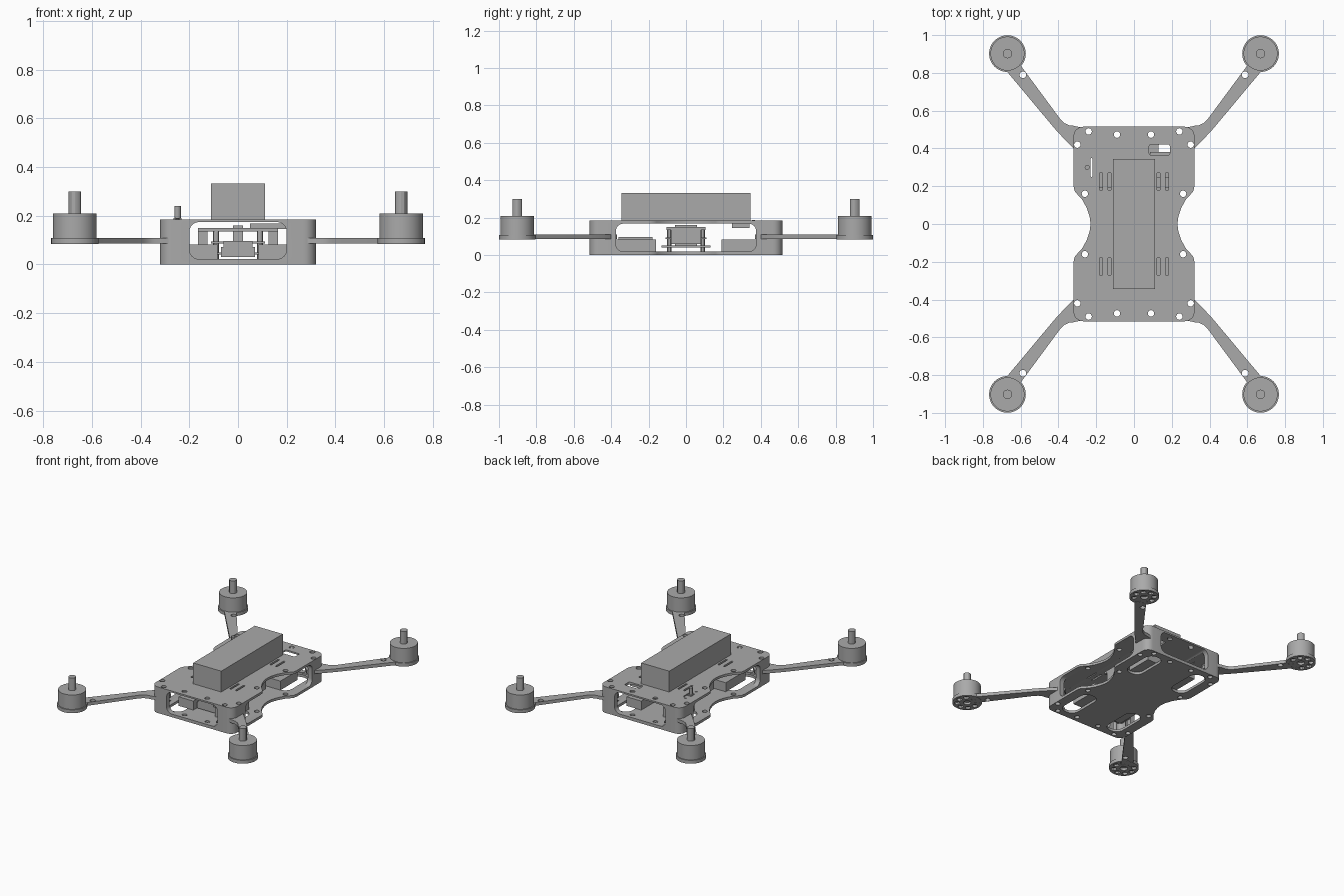
import bpy, bmesh
from math import sin, cos, pi, radians

cube = bpy.data.objects.get("Cube")
if cube:
    bpy.data.objects.remove(cube)

grey = bpy.data.materials.new("plain grey")
grey.use_nodes = True
grey.diffuse_color = (0.4, 0.4, 0.4, 1)
grey.node_tree.nodes["Principled BSDF"].inputs["Base Color"].default_value = (0.4, 0.4, 0.4, 1)

QUADRANTS = [(sx, sy) for sx in (-1, 1) for sy in (-1, 1)]


def circle(cx, cy, r, n=24):
    return [(cx + r * cos(2 * pi * i / n), cy + r * sin(2 * pi * i / n)) for i in range(n)]


def rounded(cx, cy, w, h, r, n=6):
    """Rounded rectangle outline, counter-clockwise."""
    pts = []
    for k, (sx, sy) in enumerate([(1, 1), (-1, 1), (-1, -1), (1, -1)]):
        for i in range(n + 1):
            a = pi / 2 * (k + i / n)
            pts.append((cx + sx * (w / 2 - r) + r * cos(a), cy + sy * (h / 2 - r) + r * sin(a)))
    return pts


def prisms(name, outlines, lo, hi, axis="z", smooth=True):
    """One object made of flat outlines extruded from lo to hi along an axis."""
    place = {"x": lambda p, t: (t, p[0], p[1]),
             "y": lambda p, t: (p[0], t, p[1]),
             "z": lambda p, t: (p[0], p[1], t)}[axis]
    bm = bmesh.new()
    for pts in outlines:
        face = bm.faces.new([bm.verts.new(place(p, lo)) for p in pts])
        top = bmesh.ops.extrude_face_region(bm, geom=[face])["geom"]
        move = place((0, 0), hi - lo)
        bmesh.ops.translate(bm, vec=move, verts=[v for v in top if isinstance(v, bmesh.types.BMVert)])
    bmesh.ops.recalc_face_normals(bm, faces=bm.faces)
    mesh = bpy.data.meshes.new(name)
    bm.to_mesh(mesh)
    bm.free()
    mesh.materials.append(grey)
    obj = bpy.data.objects.new(name, mesh)
    bpy.context.collection.objects.link(obj)
    if smooth:
        shade(obj)
    return obj


def shade(obj):
    bpy.ops.object.select_all(action="DESELECT")
    obj.select_set(True)
    bpy.context.view_layer.objects.active = obj
    bpy.ops.object.shade_smooth_by_angle(angle=radians(30))


def box(name, x, y, z):
    pts = [(x[0], y[0]), (x[1], y[0]), (x[1], y[1]), (x[0], y[1])]
    return prisms(name, [pts], z[0], z[1], smooth=False)


def cut(obj, cutters):
    for c in cutters:
        mod = obj.modifiers.new("cut", "BOOLEAN")
        mod.operation, mod.solver, mod.object = "DIFFERENCE", "EXACT", c
    deps = bpy.context.evaluated_depsgraph_get()
    mesh = bpy.data.meshes.new_from_object(obj.evaluated_get(deps))
    obj.modifiers.clear()
    obj.data = mesh
    for c in cutters:
        bpy.data.objects.remove(c)
    shade(obj)


# Waisted frame: outline quarter mirrored around, then hollowed and windowed
waist = [(.23, 0), (.235, .04), (.25, .085), (.275, .13), (.3, .157), (.315, .175), (.32, .2)]
corner = [(.27 + .05 * cos(a * pi / 12), .465 + .05 * sin(a * pi / 12)) for a in range(7)]
quarter = waist + corner
half = quarter + [(-x, y) for x, y in reversed(quarter)]
outline = half + [(-x, -y) for x, y in half[1:-1]]
frame = prisms("frame", [outline], 0, .185)

screws = [(.24, .49), (.09, .473), (.3, .42), (.26, .16)]
screw_holes = [circle(sx * x, sy * y, .017, 16) for x, y in screws for sx, sy in QUADRANTS]
slits = [rounded(sx * x, sy * .225, .014, .095, .003, 2) for x in (.13, .175) for sx, sy in QUADRANTS]
slits += [rounded(-.225, .3, .008, .1, .002, 2), rounded(.135, .393, .11, .055, .01)]
belly = [rounded(sx * .19, sy * .33, .12, .27, .055) for sx, sy in QUADRANTS]
cut(frame, [
    prisms("cavity", [rounded(0, 0, .57, .96, .03)], .018, .168),
    prisms("side_window", [rounded(0, .093, .75, .15, .04)], -1, 1, "x"),
    prisms("front_window", [rounded(0, .098, .4, .152, .04)], -1, 1, "y"),
    prisms("screw_holes", screw_holes, -.1, .3),
    prisms("strap_slits", slits, .12, .3),
    prisms("belly_slots", belly, -.1, .1)])

# Arms with flared roots, and motors
arm_side = [(.2, .5), (.32, .515), (.36, .525), (.39, .54), (.42, .572), (.61, .84),
            (.69, .86), (.68, .78), (.47, .5), (.32, .4), (.28, .36), (.2, .4)]
# straight flanks on either side of the arm centre line
arm_side = [(.23, .5), (.32, .52), (.345, .523), (.37, .535), (.39, .555), (.63, .88),
            (.7, .84), (.42, .505), (.36, .44), (.32, .4), (.28, .37), (.23, .42)]
for sx, sy in QUADRANTS:
    tag = ("left" if sx > 0 else "right") + ("_front" if sy < 0 else "_rear")
    mx, my = sx * .67, sy * .902
    arm = prisms("arm_" + tag, [[(sx * x, sy * y) for x, y in arm_side]], .086, .109)
    cut(arm, [prisms("arm_hole", [circle(sx * .588, sy * .79, .018, 16),
                                  circle(sx * .24, sy * .49, .017, 16),
                                  circle(sx * .3, sy * .42, .017, 16)], 0, .3)])
    base = prisms("motor_base_" + tag, [circle(mx, my, .097, 48)], .084, .108)
    vents = [circle(mx + .066 * cos(k * pi / 4), my + .066 * sin(k * pi / 4), .018, 12) for k in range(8)]
    cut(base, [prisms("vents", vents, 0, .1), prisms("hub_hole", [circle(mx, my, .025, 16)], 0, .1)])
    prisms("motor_bell_" + tag, [circle(mx, my, .09, 48)], .108, .21)
    prisms("motor_shaft_" + tag, [circle(mx, my, .025, 12)], .21, .299)

# Battery on the deck
box("battery", (-.11, .11), (-.345, .345), (.185, .333))

# Switch on the deck
box("switch_base", (-.264, -.232), (.28, .32), (.185, .19))
prisms("switch_knob", [circle(-.248, .3, .013, 12)], .185, .24)
prisms("switch_screws", [circle(-.248, y, .008, 10) for y in (.24, .36)], .183, .188)

# Electronics inside the frame
for s, side in ((-1, "right"), (1, "left")):
    xs = sorted((s * .085, s * .2))
    box("rear_module_" + side, xs, (.19, .38), (.018, .082))
    box("front_module_" + side, xs, (-.38, -.16), (.018, .082))
    box("stack_leg_" + side, sorted((s * .125, s * .165)), (-.08, .08), (.06, .15))
box("front_module_cap", (-.06, .06), (-.36, -.18), (.07, .097))
box("front_module_body", (-.07, .07), (-.36, -.16), (.03, .072))
box("stack_top", (-.165, .165), (-.105, .105), (.135, .15))
box("stack_post", (-.02, .02), (-.06, .06), (.05, .16))
box("controller_board", (-.13, .13), (-.13, .13), (.04, .05))
box("power_board", (-.11, .11), (-.11, .11), (.085, .095))
prisms("standoffs", [circle(sx * .09, sy * .09, .012, 12) for sx, sy in QUADRANTS], .018, .135)
box("receiver", (.05, .2), (.245, .34), (.145, .168))
